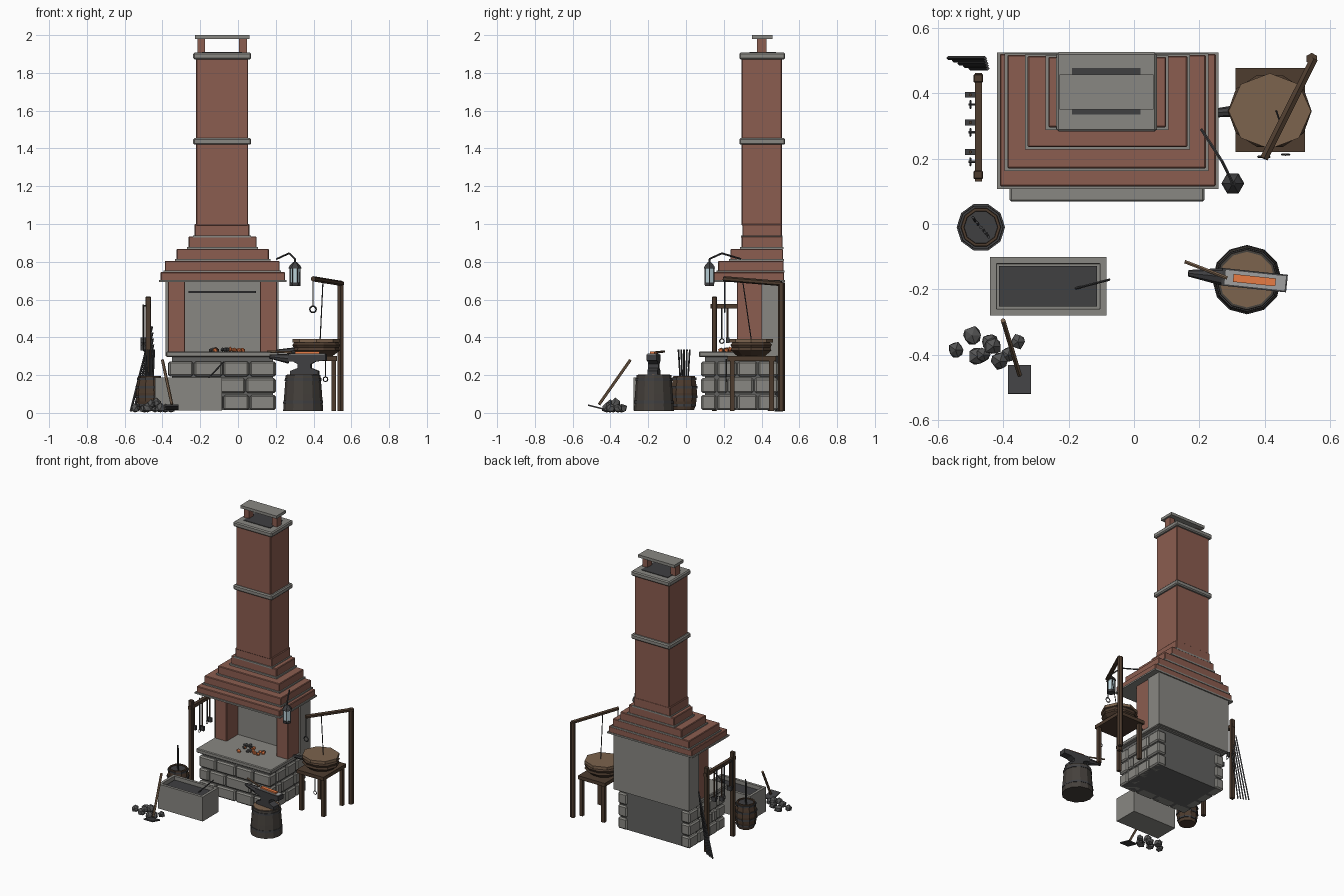
import bpy, bmesh, math, random
from mathutils import Vector, Matrix

if "Cube" in bpy.data.objects:
    bpy.data.objects.remove(bpy.data.objects["Cube"])
random.seed(4)

def material(name, r, g, b):
    m = bpy.data.materials.new(name)
    m.diffuse_color = (r, g, b, 1)
    m.use_nodes = True
    m.node_tree.nodes["Principled BSDF"].inputs["Base Color"].default_value = m.diffuse_color
    return m

STONE = material("stone", .25, .245, .225)
DARKSTONE = material("dark_stone", .12, .12, .115)
BRICK = material("brick", .26, .11, .08)
IRON = material("iron", .05, .05, .053)
STEEL = material("steel", .35, .35, .35)
WOOD = material("wood", .2, .125, .075)
DARKWOOD = material("dark_wood", .075, .045, .028)
STUMP = material("stump_bark", .06, .052, .045)
HOT = material("hot_metal", .8, .2, .06)
COAL = material("coal", .09, .09, .09)
GLASS = material("lamp_glass", .5, .65, .7)

def finish(name, bm, mat):
    bmesh.ops.recalc_face_normals(bm, faces=bm.faces)
    me = bpy.data.meshes.new(name)
    bm.to_mesh(me)
    bm.free()
    ob = bpy.data.objects.new(name, me)
    me.materials.append(mat)
    bpy.context.collection.objects.link(ob)
    return ob

def box(name, x0, x1, y0, y1, z0, z1, mat, bevel=0):
    bm = bmesh.new()
    bmesh.ops.create_cube(bm, size=1)
    for v in bm.verts:
        v.co = ((x0 + x1) / 2 + v.co.x * (x1 - x0), (y0 + y1) / 2 + v.co.y * (y1 - y0),
                (z0 + z1) / 2 + v.co.z * (z1 - z0))
    if bevel:
        bmesh.ops.bevel(bm, geom=bm.edges[:], offset=bevel, segments=1, affect='EDGES')
    return finish(name, bm, mat)

def rod(name, a, b, r, mat, n=6, r2=None):
    a, b = Vector(a), Vector(b)
    bm = bmesh.new()
    q = (b - a).to_track_quat('Z', 'Y').to_matrix().to_4x4()
    bmesh.ops.create_cone(bm, cap_ends=True, segments=n, radius1=r, radius2=r if r2 is None else r2,
                          depth=(b - a).length, matrix=Matrix.Translation((a + b) / 2) @ q)
    return finish(name, bm, mat)

def lathe(name, cx, cy, profile, n, mat, sy=1):
    bm = bmesh.new()
    rings = [[bm.verts.new((cx + r * math.cos(2 * math.pi * i / n), cy + sy * r * math.sin(2 * math.pi * i / n), z))
              for i in range(n)] for r, z in profile]
    for p, q in zip(rings, rings[1:]):
        for i in range(n):
            bm.faces.new((p[i], p[(i + 1) % n], q[(i + 1) % n], q[i]))
    bm.faces.new(rings[0])
    bm.faces.new(rings[-1])
    return finish(name, bm, mat)

def rock(name, c, r, mat):
    bm = bmesh.new()
    bmesh.ops.create_icosphere(bm, subdivisions=1, radius=r)
    for v in bm.verts:
        v.co = v.co * random.uniform(.85, 1.15) + Vector(c)
        v.co.z = max(v.co.z, .002)
    return finish(name, bm, mat)

def ring(name, c, r, t, rot=(math.pi / 2, 0, 0)):
    bpy.ops.mesh.primitive_torus_add(location=c, rotation=rot, major_radius=r, minor_radius=t,
                                     major_segments=10, minor_segments=4)
    bpy.context.object.name = name
    bpy.context.object.data.materials.append(IRON)

# stone base: mortar core with staggered blocks on front and sides
box("base_core", -.35, .185, .10, .475, .015, .30, DARKSTONE)
for row in range(3):
    z0 = .015 + row * .089
    xs = [-.37, -.235, -.08, .06, .20] if row != 1 else [-.37, -.29, -.16, .04, .20]
    for a, b in zip(xs, xs[1:]):
        box("front_block", a + .003, b - .003, .08, .16, z0, z0 + .08, STONE, .009)
    ys = [.163, .27, .38, .49] if row != 1 else [.163, .22, .36, .49]
    for a, b in zip(ys, ys[1:]):
        for x0, x1 in ((-.37, -.30), (.13, .20)):
            box("side_block", x0, x1, a + .003, b - .003, z0, z0 + .08, STONE, .009)
box("hearth_slab", -.38, .215, .068, .50, .295, .325, STONE, .005)

# firebox
box("firebox_back", -.385, .215, .40, .515, .30, .695, STONE)
for x0 in (-.37, .116):
    box("brick_jamb", x0, x0 + .09, .27, .402, .322, .70, BRICK, .003)
box("lintel_bar", -.262, .095, .385, .402, .635, .645, IRON)

# stepped hood with mortar plates
steps = [(-.41, .25, .115, .70, .745), (-.387, .22, .17, .75, .805), (-.325, .163, .235, .81, .868),
         (-.262, .098, .295, .875, .935), (-.23, .06, .298, .935, 1.0)]
for i, (x0, x1, y0, z0, z1) in enumerate(steps):
    y1 = .52 - i * .003
    box("hood_step", x0, x1, y0, y1, z0, z1, BRICK, .004)
    box("hood_mortar", x0 - .008, x1 + .008, y0 - .008, y1 + .004, z0 - .007, z0 + .004, STONE)

# chimney
box("chimney", -.222, .053, .295, .507, .99, 1.88, BRICK, .004)
for z in (1.42, 1.872):
    box("chimney_collar", -.237, .07, .282, .525, z, z + .035, STONE, .007)
box("flue_opening", -.19, .02, .335, .477, 1.90, 1.911, IRON)
for x0 in (-.215, .006):
    box("cap_post", x0, x0 + .041, .375, .425, 1.90, 1.985, BRICK)
box("chimney_cap", -.227, .06, .35, .457, 1.98, 2.0, STONE)

# coals in the hearth
for i in range(26):
    a, d = random.uniform(0, 6.28), random.uniform(0, 1) ** .5
    rock("hearth_coal", (-.085 + .115 * d * math.cos(a), .24 + .065 * d * math.sin(a), .331 + .008 * (1 - d)),
         random.uniform(.009, .014), HOT if i % 2 else COAL)

# quench trough
bm = bmesh.new()
bmesh.ops.create_cube(bm, size=1, matrix=Matrix.Translation((-.262, -.19, .1)) @ Matrix.Diagonal((.355, .178, .175, 1)))
bm.normal_update()
top = [f for f in bm.faces if f.normal.z > .9]
bmesh.ops.inset_region(bm, faces=top, thickness=.027)
bmesh.ops.inset_region(bm, faces=top, thickness=.002, depth=-.12)
finish("quench_trough", bm, STONE)
box("trough_water", -.413, -.113, -.252, -.128, .14, .165, IRON)
rod("trough_poker", (-.19, -.20, .15), (-.075, -.17, .27), .004, IRON)

# barrel with rods
bx, by = -.468, -.01
lathe("barrel", bx, by, [(.056, .015), (.068, .06), (.072, .105), (.068, .15), (.06, .195), (.052, .195), (.05, .18)], 10, DARKWOOD)
for z, r in ((.035, .066), (.08, .074), (.13, .074), (.175, .068)):
    lathe("barrel_hoop", bx, by, [(r, z), (r, z + .012)], 10, IRON)
for i in range(5):
    t = i - 2
    rod("barrel_rod", (bx + t * .006, by - t * .006, .05), (bx + t * .012, by - t * .015, .335), .005, IRON)

# tool rack
for y in (.15, .445):
    box("rack_post", -.49, -.461, y - .013, y + .013, .01, .615, DARKWOOD, .003)
box("rack_beam", -.486, -.464, .13, .462, .553, .577, DARKWOOD)
for i, y in enumerate((.22, .31, .395)):
    z = (.40, .36, .39)[i]
    rod("tool_peg", (-.48, y - .03, .565), (-.505, y - .03, .57), .004, IRON)
    rod("tool_handle", (-.5, y, .57), (-.5, y, z), .005, DARKWOOD)
    box("tool_head", -.516, -.484, y - .009, y + .009, z - .03, z, IRON)
    rod("hanging_tongs", (-.5, y - .03, .57), (-.5, y - .03, z - .01), .004, IRON)
    ring("tongs_jaw", (-.5, y - .03, z - .02), .012, .003, (0, math.pi / 2, 0))

# iron bars leaning by the rack
for i in range(5):
    y = .475 + i * .008
    rod("leaning_bar", (-.50 - i * .017, y, .008), (-.447 - i * .002, y, .33 + i * .032), .006, IRON, 4)

# stump and anvil
ax, ay = .345, -.17
lathe("stump", ax, ay, [(.106, .01), (.1, .1), (.092, .2)], 12, STUMP)
lathe("stump_top", ax, ay, [(.085, .195), (.085, .203)], 12, WOOD)
for z, r in ((.05, .106), (.17, .098)):
    lathe("stump_hoop", ax, ay, [(r, z), (r - .001, z + .015)], 12, IRON)
half = [(.075, .2), (.075, .222), (.035, .238), (.035, .258), (.06, .272)]
prof = half + [(.115, .278), (.115, .31), (-.085, .31), (-.085, .272)] + [(-x, z) for x, z in half[::-1]]
bm = bmesh.new()
f = bm.faces.new([bm.verts.new((x, -.027, z)) for x, z in prof])
ext = bmesh.ops.extrude_face_region(bm, geom=[f])['geom']
bmesh.ops.translate(bm, verts=[v for v in ext if isinstance(v, bmesh.types.BMVert)], vec=(0, .054, 0))
anvil = [finish("anvil", bm, IRON), box("anvil_face", -.075, .11, -.022, .022, .309, .314, STEEL),
         box("hot_bar", -.05, .08, -.012, .012, .313, .324, HOT),
         rod("anvil_horn", (-.083, 0, .287), (-.188, 0, .298), .027, IRON, 8, .01)]
for ob in anvil:
    ob.matrix_world = Matrix.Translation((ax + .008, ay, 0)) @ Matrix.Rotation(math.radians(-6), 4, 'Z')
rod("hammer_handle", (.155, -.115, .325), (.285, -.165, .32), .006, WOOD)

# bellows table
box("bellows_table", .31, .523, .22, .477, .275, .30, DARKWOOD)
for x in (.322, .495):
    for y in (.232, .44):
        box("table_leg", x, x + .025, y, y + .025, .01, .28, DARKWOOD)
lathe("bellows_body", .415, .345, [(.085, .30), (.125, .33), (.12, .345), (.128, .36), (.105, .385)], 10, DARKWOOD, .9)
lathe("bellows_board", .415, .345, [(.126, .372), (.126, .392)], 8, WOOD, .92)
rod("bellows_nozzle", (.31, .345, .33), (.20, .335, .325), .018, IRON, 8, .01)

# bellows pole, lever and pull chain
rod("lever_post", (.543, .505, .01), (.543, .505, .69), .018, DARKWOOD)
rod("lever_arm", (.55, .505, .685), (.397, .20, .71), .014, DARKWOOD)
rod("bellows_link", (.45, .30, .70), (.435, .345, .39), .003, IRON)
rod("pull_cord", (.397, .205, .705), (.397, .205, .565), .003, IRON)
ring("pull_ring", (.397, .205, .548), .017, .004)
rod("table_hook", (.463, .212, .285), (.463, .212, .19), .004, IRON)
ring("hook_loop", (.463, .212, .178), .012, .003)

# lantern on bent bracket
path = [(.205, .29, .815), (.27, .19, .845), (.302, .124, .815), (.302, .124, .79)]
for a, b in zip(path, path[1:]):
    rod("lantern_bracket", a, b, .005, IRON)
lx, ly = .302, .124
lathe("lantern_roof", lx, ly, [(.035, .765), (.028, .78), (.008, .80)], 6, IRON)
lathe("lantern_glass", lx, ly, [(.024, .69), (.026, .766)], 6, GLASS)
lathe("lantern_base", lx, ly, [(.028, .672), (.03, .69)], 6, IRON)
for i in range(6):
    dx, dy = .027 * math.cos(i * math.pi / 3), .027 * math.sin(i * math.pi / 3)
    rod("lantern_bar", (lx + dx, ly + dy, .685), (lx + dx, ly + dy, .768), .003, IRON, 4)

# coal heap and shovel
for x, y, z in ((-.545, -.385, .022), (-.495, -.34, .022), (-.48, -.405, .025), (-.44, -.36, .026), (-.43, -.375, .05),
                (-.46, -.40, .045), (-.41, -.42, .025), (-.385, -.40, .022), (-.355, -.36, .02)):
    rock("coal_lump", (x, y, z), random.uniform(.024, .03), COAL)
rod("shovel_handle", (-.40, -.295, .28), (-.35, -.46, .045), .008, WOOD)
blade = box("shovel_blade", -.035, .035, -.045, .045, -.004, .004, IRON)
blade.location = (-.35, -.475, .03)
blade.rotation_euler = (math.radians(-14), 0, 0)
